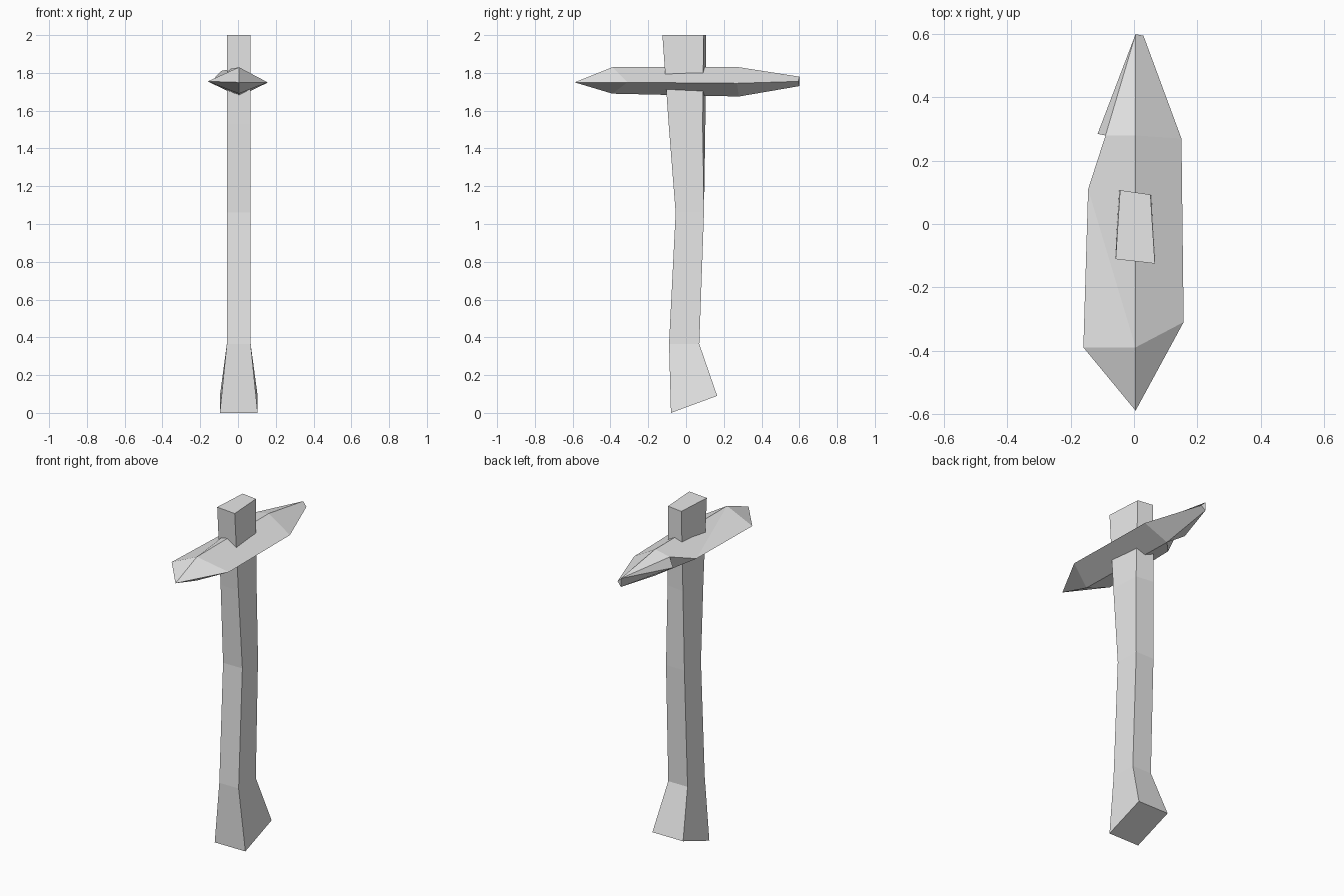
import bpy
import bmesh

cube = bpy.data.objects.get("Cube")
if cube:
    bpy.data.objects.remove(cube, do_unlink=True)

# One plain grey for the whole tool
grey = bpy.data.materials.new("pale_grey")
grey.use_nodes = True
colour = (0.8, 0.8, 0.8, 1.0)
grey.diffuse_color = colour
grey.node_tree.nodes["Principled BSDF"].inputs["Base Color"].default_value = colour


def finish(name, bm):
    """Turn a bmesh into a flat shaded object."""
    bmesh.ops.recalc_face_normals(bm, faces=bm.faces)
    mesh = bpy.data.meshes.new(name)
    bm.to_mesh(mesh)
    bm.free()
    mesh.materials.append(grey)
    obj = bpy.data.objects.new(name, mesh)
    bpy.context.collection.objects.link(obj)
    return obj


def make_handle():
    """Bent four-sided shaft, lofted through rings."""
    # front z, back z, front y, back y, front half width, back half width
    rings = [
        (0.0, 0.09, -0.08, 0.165, 0.1, 0.1),
        (0.365, 0.365, -0.09, 0.07, 0.063, 0.063),
        (1.06, 1.06, -0.055, 0.095, 0.063, 0.06),
        (1.53, 1.53, -0.085, 0.095, 0.063, 0.055),
        (2.0, 2.0, -0.118, 0.1, 0.062, 0.048),
    ]
    bm = bmesh.new()
    loops = []
    for zf, zb, yf, yb, wf, wb in rings:
        skew = 0.007 if zf > 1.2 else 0.0
        corners = [(-wf, yf + skew, zf), (wf, yf - skew, zf),
                   (wb, yb - skew, zb), (-wb, yb + skew, zb)]
        loops.append([bm.verts.new((x + 0.004, y, z)) for x, y, z in corners])
    for low, high in zip(loops, loops[1:]):
        for i in range(4):
            j = (i + 1) % 4
            bm.faces.new((low[i], low[j], high[j], high[i]))
    bm.faces.new(loops[0])
    bm.faces.new(loops[-1])
    return finish("handle", bm)


def make_head():
    """Chipped stone blade with a ridge, a keel and a notch on one side."""
    points = {
        "tip": (0.005, -0.59, 1.75),
        "ridge_f": (0.005, -0.39, 1.83), "keel_f": (0.005, -0.39, 1.69),
        "left_f": (-0.16, -0.39, 1.755), "right_f": (0.157, -0.31, 1.75),
        "ridge_b": (0.005, 0.28, 1.83), "keel_b": (0.005, 0.28, 1.675),
        "left_b": (-0.145, 0.11, 1.75), "right_b": (0.15, 0.27, 1.745),
        "chip_top": (-0.09, 0.28, 1.81), "chip_low": (-0.115, 0.285, 1.755),
        "end_top": (0.005, 0.6, 1.78), "end_low": (0.005, 0.6, 1.73),
        "end_side": (0.03, 0.595, 1.755),
    }
    faces = [
        # front point
        "tip ridge_f left_f", "tip left_f keel_f",
        "tip keel_f right_f", "tip right_f ridge_f",
        # middle
        "ridge_f left_b left_f", "ridge_f ridge_b chip_top left_b",
        "left_f left_b keel_b keel_f", "ridge_f right_f right_b ridge_b",
        "keel_f keel_b right_b right_f",
        # notch
        "left_b chip_top keel_b", "chip_top chip_low keel_b",
        # back point
        "ridge_b end_top chip_top", "chip_top end_top chip_low",
        "chip_low end_top end_low keel_b", "ridge_b right_b end_side end_top",
        "right_b keel_b end_low end_side", "end_top end_side end_low",
    ]
    bm = bmesh.new()
    verts = {name: bm.verts.new(co) for name, co in points.items()}
    for face in faces:
        bm.faces.new([verts[name] for name in face.split()])
    return finish("stone_head", bm)


make_handle()
make_head()
